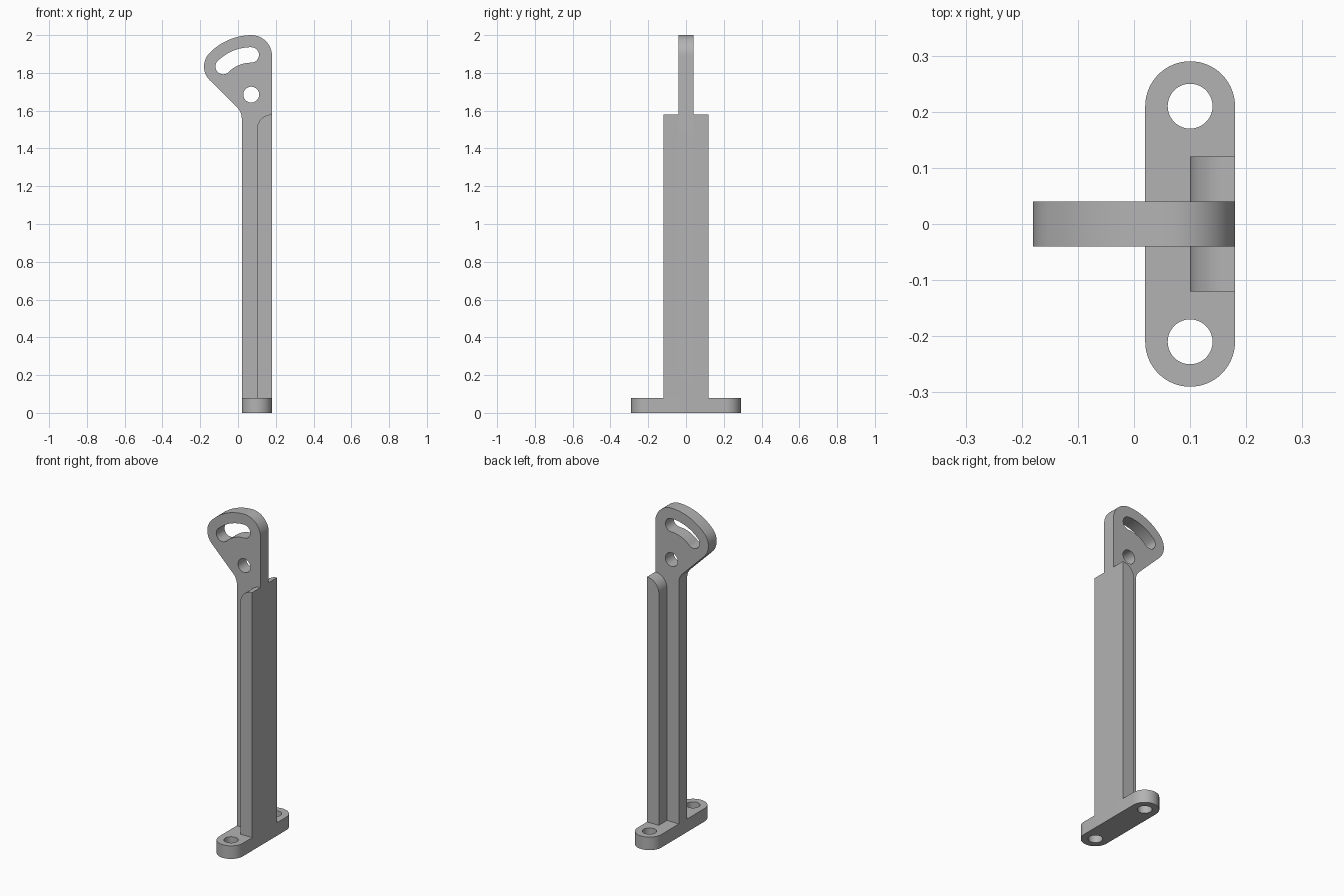
import bpy, bmesh, math
from mathutils import Vector

cube = bpy.data.objects.get("Cube")
if cube:
    bpy.data.objects.remove(cube, do_unlink=True)

grey = bpy.data.materials.new("plain grey")
grey.use_nodes = True
grey.diffuse_color = (0.45, 0.45, 0.45, 1)
grey.node_tree.nodes["Principled BSDF"].inputs["Base Color"].default_value = grey.diffuse_color


def arc(cx, cy, r, start, end, steps=16, r_end=None):
    """Points along an arc in degrees, optionally easing to a second radius."""
    r_end = r if r_end is None else r_end
    points = []
    for i in range(steps + 1):
        t = i / steps
        a = math.radians(start + (end - start) * t)
        radius = r + (r_end - r) * t
        points.append((cx + radius * math.cos(a), cy + radius * math.sin(a)))
    return points


def circle(cx, cy, r):
    return arc(cx, cy, r, 0, 360, 40)[:-1]


def plate(name, loops, place, offset):
    """Fill an outline with holes and extrude it into a solid."""
    bm = bmesh.new()
    for loop in loops:
        verts = [bm.verts.new(place(u, v)) for u, v in loop]
        for a, b in zip(verts, verts[1:] + verts[:1]):
            bm.edges.new((a, b))
    bmesh.ops.remove_doubles(bm, verts=bm.verts[:], dist=1e-5)
    bmesh.ops.triangle_fill(bm, use_beauty=True, edges=bm.edges[:])
    result = bmesh.ops.extrude_face_region(bm, geom=bm.faces[:])
    moved = [g for g in result["geom"] if isinstance(g, bmesh.types.BMVert)]
    bmesh.ops.translate(bm, verts=moved, vec=Vector(offset))
    bmesh.ops.recalc_face_normals(bm, faces=bm.faces[:])
    mesh = bpy.data.meshes.new(name)
    bm.to_mesh(mesh)
    bm.free()
    mesh.materials.append(grey)
    mesh.shade_smooth()
    mesh.set_sharp_from_angle(angle=math.radians(30))
    obj = bpy.data.objects.new(name, mesh)
    bpy.context.collection.objects.link(obj)
    return obj


left, mid, right = 0.02, 0.10, 0.18
foot_h, half_web, half_flange = 0.08, 0.04, 0.12

# Foot: rounded bar with two bolt holes
bolt_y = 0.21
foot = arc(mid, bolt_y, 0.08, 0, 180, 32) + arc(mid, -bolt_y, 0.08, 180, 360, 32)
plate("foot", [foot, circle(mid, bolt_y, 0.04), circle(mid, -bolt_y, 0.04)],
      lambda u, v: (u, v, 0), (0, 0, foot_h))

# Web: upright with a fan-shaped head, pivot hole and curved slot around it
px, pz, swing = 0.07, 1.685, 0.21
ex = px - swing * math.sqrt(0.5)
ez = pz + swing * math.sqrt(0.5)
outline = [(left, foot_h), (right, foot_h)]
outline += arc(px, 1.89, 0.11, 0, 90)
outline += arc(px, pz, 0.315, 90, 135, 20, r_end=swing + 0.1015)
outline += arc(ex, ez, 0.1015, 135, 225)
outline += arc(-0.06, 1.559, 0.08, 45, 0, 8)
slot = arc(px, pz, swing + 0.041, 90, 135)
slot += arc(ex, ez, 0.041, 135, 315)
slot += arc(px, pz, swing - 0.041, 135, 90)
slot += arc(px, pz + swing, 0.041, -90, 90)
plate("web_and_head", [outline, slot, circle(px, pz, 0.042)],
      lambda u, v: (u, -half_web, v), (0, 2 * half_web, 0))

# Flanges: stiffening strips on both sides of the web, rounded at the top
flange = [(mid, foot_h), (right, foot_h)] + arc(right, 1.5, 0.08, 90, 180)
for side, name in ((-1, "front_flange"), (1, "back_flange")):
    plate(name, [flange], lambda u, v: (u, side * half_web, v),
          (0, side * (half_flange - half_web), 0))
